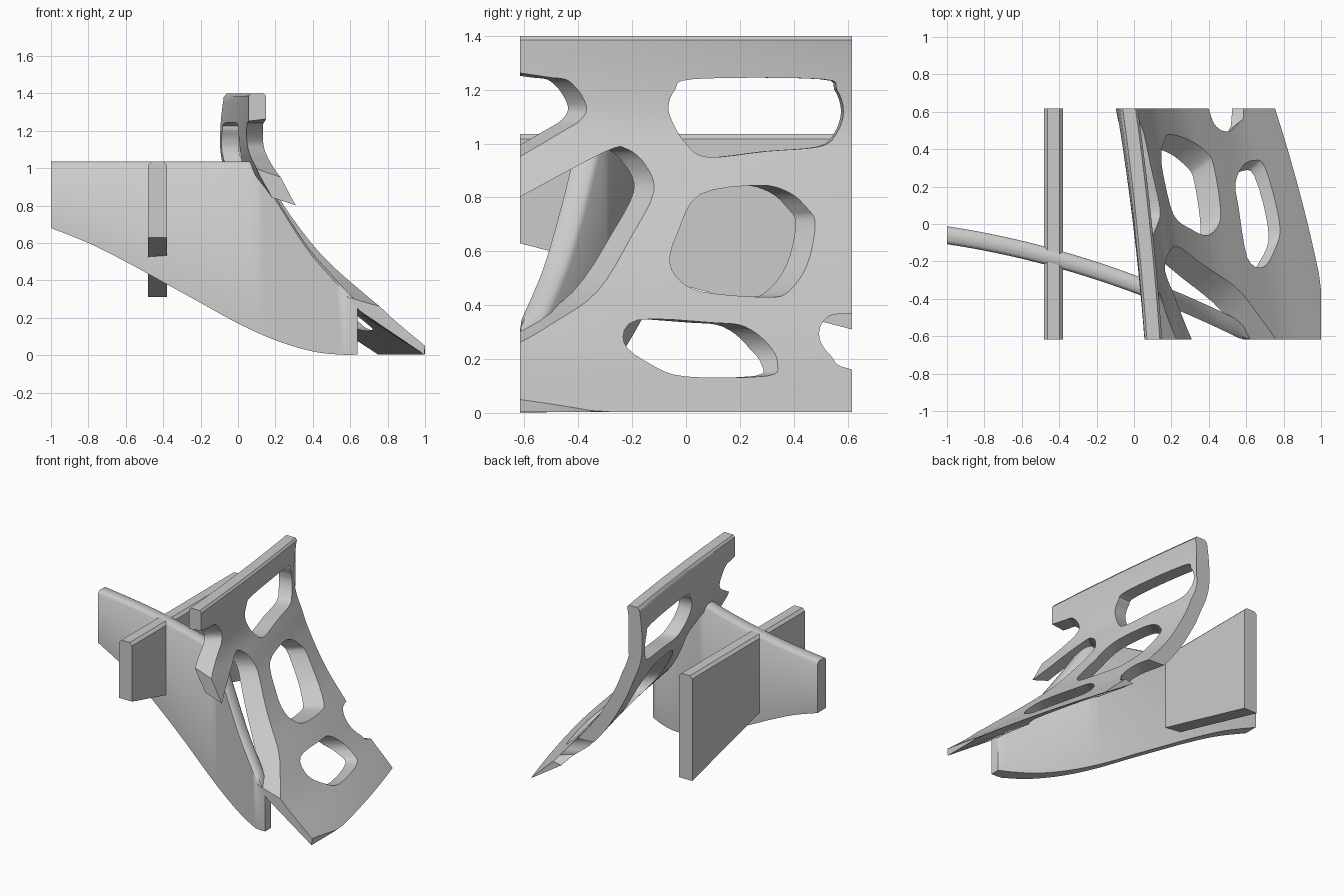
import bpy
import bmesh
from mathutils import Vector

if "Cube" in bpy.data.objects:
    bpy.data.objects.remove(bpy.data.objects["Cube"])

grey = bpy.data.materials.new("plain_grey")
grey.use_nodes = True
grey.diffuse_color = (0.6, 0.6, 0.6, 1)
grey.node_tree.nodes["Principled BSDF"].inputs["Base Color"].default_value = (0.6, 0.6, 0.6, 1)

HALF = 0.617
FLOOR = 0.003


def hermite(points, x):
    """Smooth curve through (x, value) pairs sorted by x."""
    n = len(points)
    i = 0
    while i < n - 2 and x > points[i + 1][0]:
        i += 1
    (x0, a), (x1, b) = points[i], points[i + 1]

    def slope(k):
        p, q = points[max(k - 1, 0)], points[min(k + 1, n - 1)]
        return (q[1] - p[1]) / (q[0] - p[0])
    h = x1 - x0
    t = (x - x0) / h
    return ((2 * t**3 - 3 * t**2 + 1) * a + (t**3 - 2 * t**2 + t) * h * slope(i)
            + (3 * t**2 - 2 * t**3) * b + (t**3 - t**2) * h * slope(i + 1))


def closed_spline(points, steps=4):
    """Closed Catmull-Rom loop through 2D points."""
    p = [Vector(c) for c in points]
    n = len(p)
    loop = []
    for i in range(n):
        a, b, c, d = (p[(i + k) % n] for k in (-1, 0, 1, 2))
        for s in range(steps):
            t = s / steps
            loop.append(b + 0.5 * t * (c - a + t * (2*a - 5*b + 4*c - d + t * (3*b - a - 3*c + d))))
    return loop


def falling_root(f, lo, hi):
    """Height at which a falling function crosses zero."""
    for _ in range(30):
        mid = (lo + hi) / 2
        lo, hi = (mid, hi) if f(mid) > 0 else (lo, mid)
    return lo


def volume(mesh):
    bm = bmesh.new()
    bm.from_mesh(mesh)
    result = bm.calc_volume(signed=True)
    bm.free()
    return result


def loft(name, rings):
    """Skin a row of equal closed rings into a solid facing outwards."""
    bm = bmesh.new()
    rows = [[bm.verts.new(v) for v in ring] for ring in rings]
    n = len(rows[0])
    for r, s in zip(rows, rows[1:]):
        for i in range(n):
            j = (i + 1) % n
            bm.faces.new((r[i], r[j], s[j], s[i]))
    caps = [bm.faces.new(rows[0][::-1]), bm.faces.new(rows[-1])]
    bmesh.ops.triangulate(bm, faces=caps)
    if bm.calc_volume(signed=True) < 0:
        bmesh.ops.reverse_faces(bm, faces=bm.faces[:])
    mesh = bpy.data.meshes.new(name)
    bm.to_mesh(mesh)
    bm.free()
    mesh.materials.append(grey)
    obj = bpy.data.objects.new(name, mesh)
    bpy.context.collection.objects.link(obj)
    return obj


def carve(obj, cutter):
    """Subtract the cutter, taking the first solver that gives a sound solid."""
    before = volume(obj.data)
    for solver in ("EXACT", "MANIFOLD", "FLOAT"):
        mod = obj.modifiers.new("opening", "BOOLEAN")
        mod.operation = "DIFFERENCE"
        mod.solver = solver
        mod.object = cutter
        depsgraph = bpy.context.evaluated_depsgraph_get()
        mesh = bpy.data.meshes.new_from_object(obj.evaluated_get(depsgraph))
        obj.modifiers.remove(mod)
        if 0.6 * before < volume(mesh) < 0.999 * before:
            obj.data = mesh
            break
    bpy.data.objects.remove(cutter)


def smooth(obj, angle=0.5):
    bpy.ops.object.select_all(action="DESELECT")
    obj.select_set(True)
    bpy.context.view_layer.objects.active = obj
    bpy.ops.object.shade_smooth_by_angle(angle=angle)


# Curved panel: front-edge profile as (height, x), skewed towards the back
profile = [(-0.1, 1.17), (0.05, 1.0), (0.21, 0.81), (0.38, 0.645), (0.57, 0.47), (0.8, 0.31),
           (0.94, 0.235), (1.0, 0.2), (1.1, 0.165), (1.24, 0.15), (1.4, 0.15)]


def outer_x(y, z):
    u = (y + HALF) / (2 * HALF)
    skew = 0.13 + 0.17 * (1.4 - z) / 1.4
    return hermite(profile, z) - skew * (0.67 * u + 0.33 * u * u)


def inner_point(y, z, thick=0.093):
    lo, hi = z - 0.01, min(z + 0.01, 1.4)
    tangent = Vector((outer_x(y, hi) - outer_x(y, lo), hi - lo)).normalized()
    return Vector((outer_x(y, z) - thick * tangent.y, y, z + thick * tangent.x))


def panel_ring(y, steps=36):
    # the foot is trimmed flat on the floor and at x = 1
    foot_out = falling_root(lambda z: outer_x(y, z) - 1, FLOOR, 0.3)
    foot_in = falling_root(lambda z: FLOOR - inner_point(y, z).z, 0.3, 0.0)
    outer, inner = [], []
    for i in range(steps + 1):
        z = foot_out + (1.4 - foot_out) * i / steps
        outer.append(Vector((outer_x(y, z), y, z)))
        inner.append(inner_point(y, foot_in + (1.4 - foot_in) * i / steps))
    # soften the two top corners
    for side, sign in ((outer, -1), (inner, 1)):
        top = side.pop()
        top.z = 1.4
        side += [top + Vector((0, 0, -0.015)), top + Vector((0.012 * sign, 0, 0))]
    heel = Vector((outer[0].x - 0.004, y, FLOOR))
    return [heel] + outer + inner[::-1]


panel = loft("curved_panel", [panel_ring(-HALF + 2 * HALF * k / 14) for k in range(15)])

# Openings as (y, z) outlines on the panel, with their sideways slant
openings = [
    (0.1, [(0.03, 1.24), (0.5, 1.24), (0.56, 1.2), (0.585, 1.12), (0.56, 1.04), (0.5, 0.99),
           (0.3, 0.972), (0.08, 0.95), (0, 1.0), (-0.05, 1.08), (-0.065, 1.14), (-0.04, 1.2)]),
    (0.8, [(-0.8, 1.24), (-0.5, 1.245), (-0.42, 1.22), (-0.37, 1.14), (-0.39, 1.09),
           (-0.45, 1.05), (-0.62, 0.95), (-0.8, 0.85)]),
    (0.8, [(-0.8, 0.7), (-0.62, 0.8), (-0.3, 0.97), (-0.22, 0.98), (-0.15, 0.92), (-0.12, 0.82),
           (-0.2, 0.66), (-0.33, 0.45), (-0.5, 0.33), (-0.62, 0.26), (-0.8, 0.18)]),
    (0.8, [(0.05, 0.81), (0.27, 0.845), (0.38, 0.82), (0.45, 0.76), (0.48, 0.7), (0.45, 0.55),
           (0.38, 0.45), (0.3, 0.43), (0.06, 0.45), (-0.03, 0.5), (-0.06, 0.57), (-0.03, 0.67)]),
    (0.8, [(-0.18, 0.345), (0.1, 0.335), (0.22, 0.32), (0.31, 0.25), (0.34, 0.18), (0.3, 0.137),
           (0.0, 0.135), (-0.13, 0.18), (-0.23, 0.26)]),
    (0.8, [(1.05, 0.1), (0.62, 0.16), (0.54, 0.21), (0.495, 0.28), (0.52, 0.35), (0.62, 0.37),
           (1.05, 0.37)]),
]
for slant, outline in openings:
    loop = closed_spline(outline)
    ends = [[(outer_x(y, z) + d, y + slant * d, z) for y, z in loop] for d in (-0.4, 0.12)]
    cutter = loft("opening_cutter", ends)
    cutter.hide_render = True
    carve(panel, cutter)
smooth(panel)


def wall_section(a, b, low, high, c=0.018):
    """Upright section with chamfered top, as (across, height) points."""
    return [(a, low), (b, low), (b, high - c), (b - c, high), (a + c, high), (a, high - c)]


# Long curved fin: constant-thickness wall with a swooping underside
underside = [(-1, 0.68), (-0.8, 0.6), (-0.6, 0.5), (-0.4, 0.39), (-0.2, 0.28), (0, 0.17),
             (0.2, 0.08), (0.4, 0.02), (0.55, 0.003), (0.65, 0.003)]
slope = [(0.09, 1.035), (0.23, 0.8), (0.38, 0.57), (0.52, 0.41), (0.64, 0.28)]
fin_rings = []
stations = [-1 + 1.09 * k / 20 for k in range(21)] + [0.09 + 0.55 * k / 14 for k in range(1, 15)]
for x in stations:
    mid = -0.32 - 0.37 * x - 0.11 * x * x
    high = 1.035 if x <= 0.0901 else hermite(slope, x)
    section = wall_section(mid - 0.048, mid + 0.048, hermite(underside, x), high)
    fin_rings.append([(x, max(y, -HALF), z) for y, z in section])
smooth(loft("curved_fin", fin_rings), angle=0.85)

# Straight cross wall with a sloping underside
wall_rings = [[(x, y, z) for x, z in wall_section(-0.48, -0.38, low, 1.035)]
              for y, low in ((-HALF, 0.63), (HALF, 0.31))]
smooth(loft("cross_wall", wall_rings))
